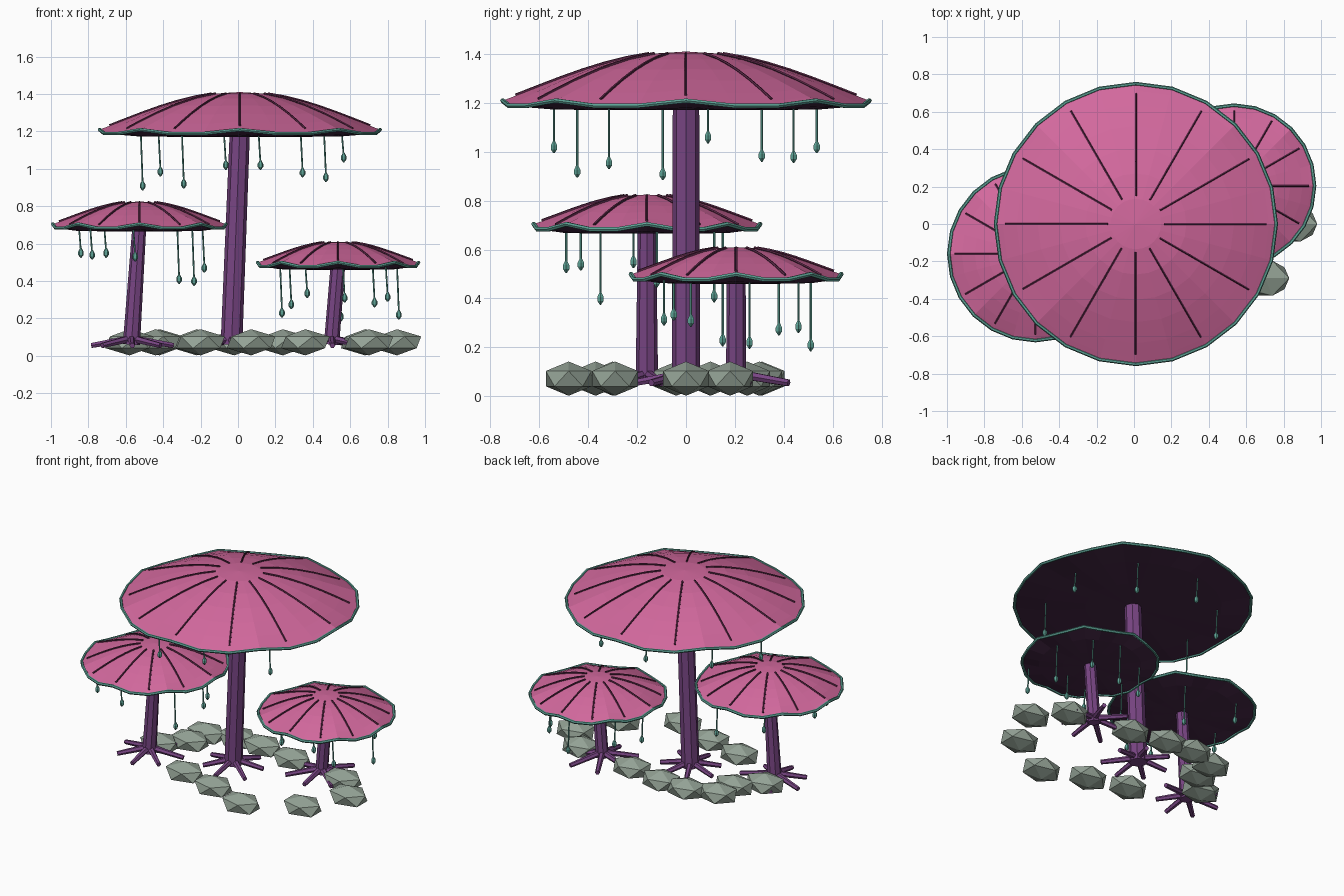
import bpy, bmesh, math, random
from mathutils import Vector, Matrix

if "Cube" in bpy.data.objects:
    bpy.data.objects.remove(bpy.data.objects["Cube"])

random.seed(4)
TAU = math.tau
SEG, WAVES = 24, 8


def mat(name, r, g, b):
    m = bpy.data.materials.new(name)
    m.diffuse_color = (r, g, b, 1)
    m.use_nodes = True
    m.node_tree.nodes["Principled BSDF"].inputs["Base Color"].default_value = m.diffuse_color
    return m


PINK = mat("cap_pink", 0.65, 0.14, 0.34)
DARK = mat("gill_dark", 0.06, 0.02, 0.06)
RIB = mat("rib_dark", 0.10, 0.02, 0.06)
PURPLE = mat("stem_purple", 0.19, 0.06, 0.23)
TEAL = mat("teal", 0.11, 0.36, 0.30)
STONE = mat("stone", 0.30, 0.37, 0.31)


def finish(bm, name, material):
    bmesh.ops.recalc_face_normals(bm, faces=bm.faces)
    me = bpy.data.meshes.new(name)
    bm.to_mesh(me)
    bm.free()
    me.materials.append(material)
    ob = bpy.data.objects.new(name, me)
    bpy.context.collection.objects.link(ob)
    return ob


def tube(bm, pts, radii, sides=6, closed=False):
    """Sweep a polygon along points."""
    pts = [Vector(p) for p in pts]
    n = len(pts)
    rings = []
    for i, p in enumerate(pts):
        a = pts[(i - 1) % n] if closed or i else p
        b = pts[(i + 1) % n] if closed or i < n - 1 else p
        t = (b - a).normalized()
        ref = Vector((0, 0, 1)) if abs(t.z) < 0.8 else Vector((0, 1, 0))
        s = t.cross(ref).normalized()
        u = s.cross(t)
        r = radii[i] if isinstance(radii, (list, tuple)) else radii
        rings.append([bm.verts.new(p + r * (s * math.cos(TAU * k / sides) + u * math.sin(TAU * k / sides)))
                      for k in range(sides)])
    for i in range(n if closed else n - 1):
        A, B = rings[i], rings[(i + 1) % n]
        for k in range(sides):
            bm.faces.new((A[k], A[(k + 1) % sides], B[(k + 1) % sides], B[k]))
    if not closed:
        bm.faces.new(rings[0])
        bm.faces.new(rings[-1])


def mushroom(tag, cx, cy, R, rim, top, base_x, r0, r1, strands):
    h = top - rim

    def surf(f, a, drop=None):
        """Point on the cap at radius fraction f; drop gives the underside."""
        z = rim + 0.014 * math.cos(WAVES * a) * f ** 4
        z += h * math.cos(f * math.pi / 2) if drop is None else -drop
        return Vector((cx + R * f * math.cos(a), cy + R * f * math.sin(a), z))

    def dish(name, profile, material):
        bm = bmesh.new()
        rings = [[bm.verts.new(surf(f, TAU * k / SEG, d)) for k in range(SEG)] for f, d in profile]
        for A, B in zip(rings, rings[1:]):
            for k in range(SEG):
                j = (k + 1) % SEG
                bm.faces.new((A[k], A[j], B[j], B[k]))
        tip = bm.verts.new(surf(0, 0, profile[0][1]))
        for k in range(SEG):
            bm.faces.new((tip, rings[0][k], rings[0][(k + 1) % SEG]))
        finish(bm, tag + name, material)

    # cap dome and dark underside
    dish("_cap", [(f, None) for f in (0.18, 0.36, 0.54, 0.7, 0.85, 0.95, 1.0)], PINK)
    dish("_underside", [(0.4, 0.025), (0.75, 0.02), (1.0, 0.0)], DARK)

    # teal rim
    bm = bmesh.new()
    tube(bm, [surf(1.0, TAU * k / SEG) for k in range(SEG)], 0.010, 6, True)
    finish(bm, tag + "_rim", TEAL)

    # radial ribs
    bm = bmesh.new()
    for i in range(12):
        a = TAU * i / 12
        tube(bm, [surf(0.2 + 0.73 * j / 6, a) + Vector((0, 0, 0.003)) for j in range(7)], 0.006, 5)
    finish(bm, tag + "_ribs", RIB)

    # stem
    bm = bmesh.new()
    tube(bm, [(base_x, cy, 0.06), (cx, cy, rim + 0.01)], [r0, r1], 8)
    finish(bm, tag + "_stem", PURPLE)

    # spreading roots
    bm = bmesh.new()
    for i in range(7):
        a = TAU * i / 7 + 0.25
        L = random.uniform(0.19, 0.24)
        c, s = math.cos(a), math.sin(a)
        tube(bm, [(base_x + 0.02 * c, cy + 0.02 * s, 0.09),
                  (base_x + L * c, cy + L * s, 0.055)], [0.02, 0.015], 6)
    finish(bm, tag + "_roots", PURPLE)

    # hanging strands with beads
    bm = bmesh.new()
    for x, y, z in strands:
        tube(bm, [(x - 0.01, y, rim - 0.01), (x, y, z)], 0.005, 5)
        tube(bm, [(x, y, z + 0.026), (x, y, z + 0.006), (x, y, z - 0.01), (x, y, z - 0.026)],
             [0.004, 0.015, 0.015, 0.003], 6)
    finish(bm, tag + "_strands", TEAL)


mushroom("large", 0.01, 0.0, 0.75, 1.195, 1.41, -0.035, 0.058, 0.054,
         [(.565, .09, 1.06), (.345, .44, .98), (-.065, .535, 1.02), (-.415, .31, .985),
          (-.51, -.095, .91), (-.29, -.445, .92), (.12, -.54, 1.02), (.47, -.315, .955)])
mushroom("left", -0.527, -0.16, 0.463, 0.69, 0.825, -0.57, 0.046, 0.037,
         [(-.18, -.12, .47), (-.315, .115, .41), (-.705, .15, .55), (-.84, -.215, .55),
          (-.78, -.43, .54), (-.55, -.49, .53), (-.235, -.35, .4)])
mushroom("right", 0.535, 0.205, 0.43, 0.485, 0.61, 0.50, 0.041, 0.039,
         [(.86, .26, .22), (.73, .46, .285), (.55, .51, .21), (.285, .38, .275),
          (.235, .15, .23), (.37, -.05, .335), (.57, .02, .31), (.8, -.09, .315)])

# loose ring of flattened stones
stones = [(-.2, -.30), (.07, -.37), (.36, -.48), (.70, -.29), (.85, 0), (.68, .18),
          (.24, .25), (-.02, .30), (-.22, .31), (-.42, .25), (-.44, .10), (-.58, -.04)]
bm = bmesh.new()
for x, y in stones:
    M = Matrix.Translation((x, y, 0.072)) @ Matrix.Diagonal((0.145, 0.11, 0.07, 1))
    bmesh.ops.create_icosphere(bm, subdivisions=1, radius=1, matrix=M)
finish(bm, "stone_ring", STONE)
